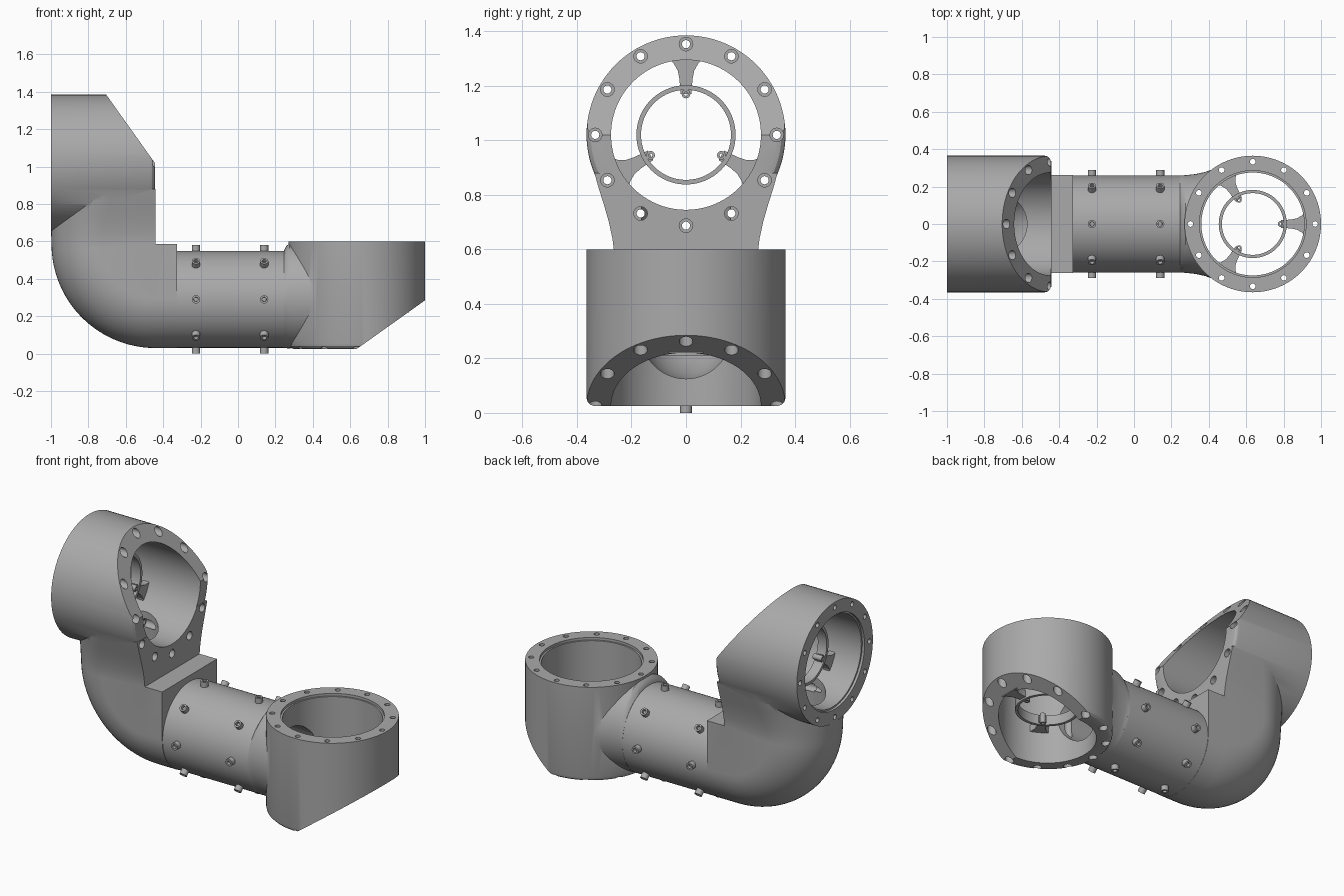
import bpy, bmesh, math
from mathutils import Vector, Matrix

if "Cube" in bpy.data.objects:
    bpy.data.objects.remove(bpy.data.objects["Cube"], do_unlink=True)

GREY = (0.4, 0.4, 0.4, 1)
metal = bpy.data.materials.new("grey metal")
metal.use_nodes = True
metal.diffuse_color = GREY
metal.node_tree.nodes["Principled BSDF"].inputs["Base Color"].default_value = GREY


def finish(name, bm):
    bmesh.ops.remove_doubles(bm, verts=bm.verts, dist=1e-5)
    bmesh.ops.recalc_face_normals(bm, faces=bm.faces)
    mesh = bpy.data.meshes.new(name)
    bm.to_mesh(mesh)
    bm.free()
    mesh.materials.append(metal)
    ob = bpy.data.objects.new(name, mesh)
    bpy.context.collection.objects.link(ob)
    return ob


def loft(name, rings, m=Matrix(), closed=False):
    """Skin equal-length rings; cap the ends, or join last to first."""
    bm = bmesh.new()
    vr = [[bm.verts.new(m @ Vector(p)) for p in ring] for ring in rings]
    n = len(vr[0])
    for a, b in zip(vr, vr[1:] + (vr[:1] if closed else [])):
        for i in range(n):
            j = (i + 1) % n
            bm.faces.new((a[i], a[j], b[j], b[i]))
    if not closed:
        bm.faces.new(vr[0])
        bm.faces.new(vr[-1])
    return finish(name, bm)


def circle(r, z, n=96, x=0, y=0):
    return [(x + r * math.cos(t * math.tau / n), y + r * math.sin(t * math.tau / n), z)
            for t in range(n)]


def tube(name, outer, inner, z0, z1, m, n=96):
    prof = [(outer, z0), (outer, z1), (inner, z1), (inner, z0)]
    return loft(name, [circle(r, z, n) for r, z in prof], m, closed=True)


def prism(name, pts, lo, hi, m):
    return loft(name, [[(x, y, h) for x, y in pts] for h in (lo, hi)], m)


def boolean(ob, op, other):
    mod = ob.modifiers.new(op, 'BOOLEAN')
    mod.operation, mod.solver, mod.object = op, 'EXACT', other
    bpy.ops.object.select_all(action='DESELECT')
    bpy.context.view_layer.objects.active = ob
    ob.select_set(True)
    bpy.ops.object.modifier_apply(modifier=mod.name)
    bpy.data.objects.remove(other, do_unlink=True)


def smooth(ob, angle=30):
    bpy.ops.object.select_all(action='DESELECT')
    bpy.context.view_layer.objects.active = ob
    ob.select_set(True)
    bpy.ops.object.shade_smooth_by_angle(angle=math.radians(angle))


# Conduit hollow: straight run through the pipe, then a bend up into the upright joint
HINGE_X, HINGE_Z, PIPE_Z = -0.442, 0.585, 0.29


def conduit():
    mid = HINGE_Z - PIPE_Z
    stations = [((0.5, PIPE_Z), 0), ((HINGE_X, PIPE_Z), 0)]
    for k in range(1, 17):
        a = k / 16 * math.pi / 2
        stations.append(((HINGE_X - mid * math.sin(a), HINGE_Z - mid * math.cos(a)), a))
    stations.append(((HINGE_X - mid, 0.85), math.pi / 2))
    rings = []
    for (x, z), a in stations:
        rings.append([(x - u * math.sin(a), v, z - u * math.cos(a))
                      for u, v, _ in circle(0.165, 0, 48)])
    return loft("conduit_cutter", rings)


# Joint housing in local space: axis z, open face at z = 0, slanted cut on the +x side
def housing(name, depth, m, neck):
    prof = [(0.365, 0), (0.365, 0.03 - depth), (0.361, 0.015 - depth),
            (0.35, 0.004 - depth), (0.335, -depth)]
    body = loft(name, [circle(r, z) for r, z in prof], m)
    swap = m @ Matrix.Rotation(math.pi / 2, 4, 'X')
    wedge = [(0, -depth), (0.5, 0.356 - depth), (0.5, -depth - 0.2), (0, -depth - 0.2)]
    boolean(body, 'DIFFERENCE', prism("slant_cutter", wedge, -0.6, 0.6, swap))
    boolean(body, 'UNION', neck)
    bore = [circle(r, z) for r, z in
            [(0.285, 0.1), (0.285, -0.015), (0.275, -0.015), (0.275, -depth - 0.1)]]
    boolean(body, 'DIFFERENCE', loft("bore_cutter", bore, m))
    boolean(body, 'DIFFERENCE', conduit())
    # Twelve counterbored bolt holes
    for k in range(12):
        a = k * math.tau / 12
        x, y = 0.333 * math.cos(a), 0.333 * math.sin(a)
        steps = [(0.015, 0.1), (0.015, -0.25), (0.025, -0.25), (0.025, -depth - 0.1)]
        hole = [circle(r, z, 16, x, y) for r, z in steps]
        boolean(body, 'DIFFERENCE', loft("bolt_cutter", hole, m))
    smooth(body)


# Cable ring held by three flared struts
def cable_ring(prefix, m):
    smooth(tube(prefix + "_cable_ring", 0.182, 0.165, -0.03, 0.03, m))
    half = [(0.15, 0.02), (0.205, 0.024), (0.235, 0.03), (0.262, 0.045), (0.28, 0.065)]
    outline = half + [(x, -y) for x, y in reversed(half)]
    for k in range(3):
        turn = m @ Matrix.Rotation(k * math.tau / 3, 4, 'Z')
        prism(f"{prefix}_ring_strut_{k}", outline, -0.02, 0.02, turn)
        boss = turn @ Matrix.Translation((0.15, 0, 0))
        smooth(tube(f"{prefix}_ring_boss_{k}", 0.016, 0.007, -0.03, 0.03, boss, 16))


# Neck between the pipe and the flat joint, flaring sideways
neck_rings = []
for x, ry, top, bottom in [(0.245, 0.26, 0.55, 0.03), (0.258, 0.26, 0.575, 0.029),
                           (0.275, 0.261, 0.59, 0.028), (0.33, 0.267, 0.592, 0.028),
                           (0.38, 0.278, 0.592, 0.028), (0.43, 0.296, 0.592, 0.028),
                           (0.47, 0.318, 0.592, 0.028), (0.5, 0.336, 0.592, 0.028)]:
    c, rz = (top + bottom) / 2, (top - bottom) / 2
    neck_rings.append([(x, ry * u, c + rz * v) for u, v, _ in circle(1, 0, 64)])
flat_neck = loft("flat_neck", neck_rings)


# Elbow: flat on the inside of the bend, half round on the outside
def u_ring(x, z, a, hw, depth):
    pts = [(0, hw), (0, -hw)]
    for k in range(33):
        t = -math.pi / 2 + k * math.pi / 32
        pts.append((depth - hw + hw * math.cos(t), hw * math.sin(t)))
    return [(x - d * math.sin(a), y, z - d * math.cos(a)) for d, y in pts]


elbow_rings = [u_ring(-0.325, HINGE_Z, 0, 0.263, 0.555)]
for k in range(25):
    elbow_rings.append(u_ring(HINGE_X, HINGE_Z, k / 24 * math.pi / 2, 0.263, 0.555))
for z, hw in [(0.64, 0.27), (0.7, 0.283), (0.76, 0.3), (0.82, 0.319), (0.88, 0.336)]:
    elbow_rings.append(u_ring(HINGE_X, z, math.pi / 2, hw, 0.557))
elbow = loft("elbow", elbow_rings)

# Both joints with their cable rings
flat = Matrix.Translation((0.635, 0, 0.6))
upright = Matrix(((0, 0, -1, -1), (0, 1, 0, 0), (1, 0, 0, 1.02), (0, 0, 0, 1)))
housing("flat_joint_housing", 0.575, flat, flat_neck)
housing("upright_joint_housing", 0.555, upright, elbow)
cable_ring("flat_joint", flat @ Matrix.Translation((0, 0, -0.36)))
cable_ring("upright_joint", upright @ Matrix.Translation((0, 0, -0.2)))

# Straight pipe
along_x = Matrix.Translation((0, 0, PIPE_Z)) @ Matrix.Rotation(math.pi / 2, 4, 'Y')
smooth(tube("link_pipe", 0.259, 0.165, -0.33, 0.25, along_x))

# Two bands of eight socket screws
for band, x in enumerate((-0.225, 0.14)):
    for k in range(8):
        bm = bmesh.new()
        bmesh.ops.create_cone(bm, cap_ends=True, segments=20, radius1=0.022,
                              radius2=0.022, depth=0.09)
        top = max(bm.faces, key=lambda f: f.calc_center_median().z)
        bmesh.ops.inset_individual(bm, faces=[top], thickness=0.01)
        bmesh.ops.inset_individual(bm, faces=[top], thickness=0.001, depth=-0.018)
        bm.transform(Matrix.Translation((x, 0, PIPE_Z))
                     @ Matrix.Rotation(k * math.tau / 8, 4, 'X')
                     @ Matrix.Translation((0, 0, 0.245)))
        smooth(finish(f"band_{band}_screw_{k}", bm))
